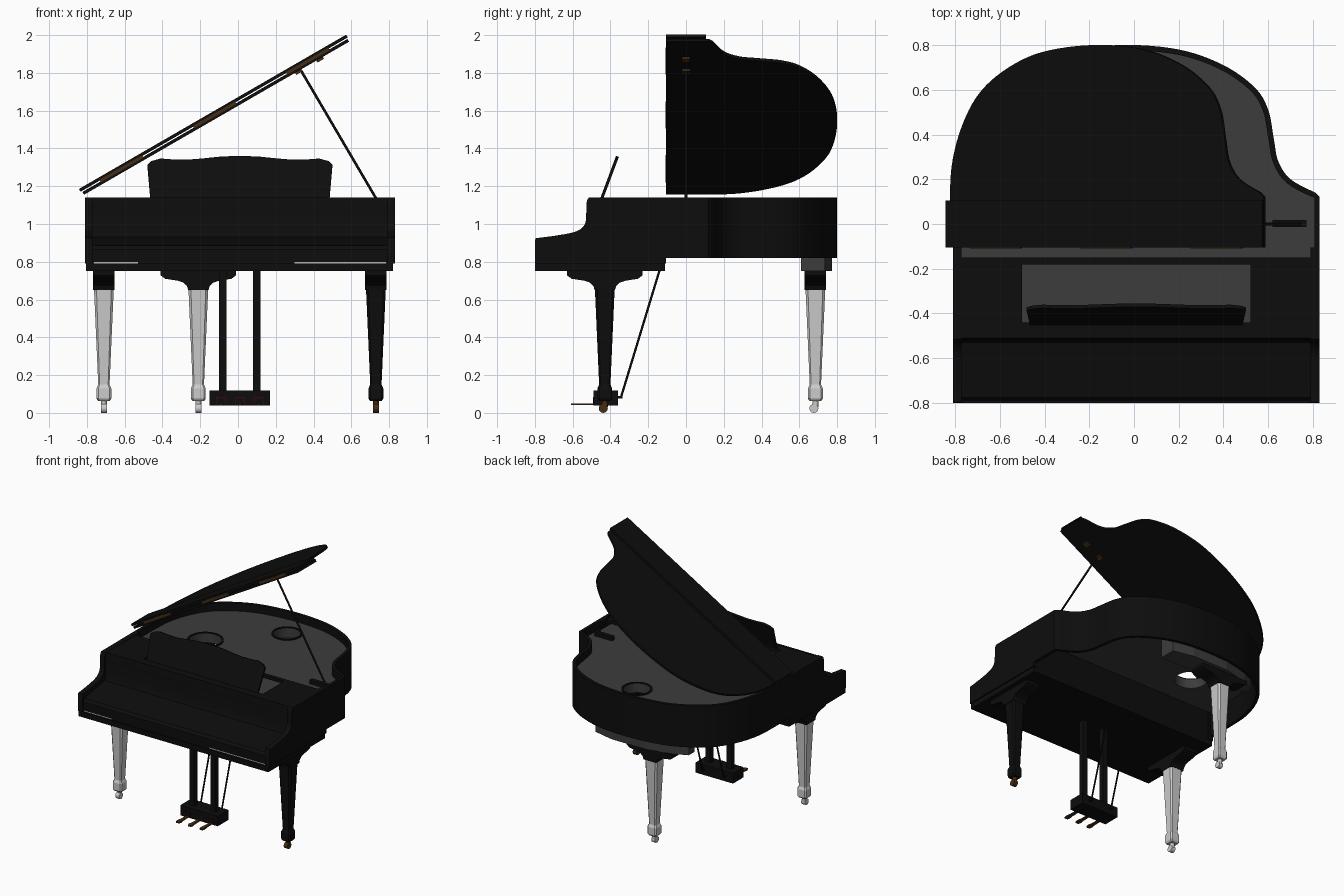
import bpy, bmesh, math
from mathutils import Vector, Matrix

if "Cube" in bpy.data.objects:
    bpy.data.objects.remove(bpy.data.objects["Cube"])

def material(name, rgb):
    m = bpy.data.materials.new(name)
    m.diffuse_color = (*rgb, 1)
    m.use_nodes = True
    m.node_tree.nodes["Principled BSDF"].inputs["Base Color"].default_value = m.diffuse_color
    return m

BLACK = material("black_lacquer", (0.004, 0.004, 0.004))
DARK = material("dark_grey", (0.045, 0.045, 0.045))
BRASS = material("aged_brass", (0.06, 0.025, 0.006))
RED = material("dark_red_felt", (0.05, 0.002, 0.002))
CX = 0.01  # centre line of the case

def finish(name, bm, mat, smooth=False):
    bmesh.ops.recalc_face_normals(bm, faces=bm.faces)
    me = bpy.data.meshes.new(name)
    bm.to_mesh(me)
    bm.free()
    o = bpy.data.objects.new(name, me)
    bpy.context.collection.objects.link(o)
    if mat:
        me.materials.append(mat)
    if smooth:
        bpy.ops.object.select_all(action='DESELECT')
        o.select_set(True)
        bpy.context.view_layer.objects.active = o
        bpy.ops.object.shade_smooth_by_angle(angle=math.radians(30))
    return o

def prism(name, pts, axis, a, b, mat, smooth=False):
    """Extrude a 2D polygon along an axis from a to b."""
    put = {'x': lambda p, t: (t, p[0], p[1]),
           'y': lambda p, t: (p[0], t, p[1]),
           'z': lambda p, t: (p[0], p[1], t)}[axis]
    bm = bmesh.new()
    lo = [bm.verts.new(put(p, a)) for p in pts]
    hi = [bm.verts.new(put(p, b)) for p in pts]
    bm.faces.new(lo)
    bm.faces.new(hi)
    n = len(pts)
    for i in range(n):
        j = (i + 1) % n
        bm.faces.new((lo[i], lo[j], hi[j], hi[i]))
    return finish(name, bm, mat, smooth)

def box(name, x, y, z, mat):
    return prism(name, [(x[0], y[0]), (x[1], y[0]), (x[1], y[1]), (x[0], y[1])], 'z', z[0], z[1], mat)

def rod(name, p, q, r, mat, seg=16):
    p, q = Vector(p), Vector(q)
    d = q - p
    M = Matrix.Translation((p + q) / 2) @ d.to_track_quat('Z', 'Y').to_matrix().to_4x4()
    bm = bmesh.new()
    bmesh.ops.create_cone(bm, cap_ends=True, segments=seg, radius1=r, radius2=r, depth=d.length, matrix=M)
    return finish(name, bm, mat, True)

def spline(P, n=6):
    """Catmull-Rom curve through 2D points."""
    P = [Vector(p) for p in P]
    out = []
    for i in range(len(P) - 1):
        a, b, c, d = P[max(i - 1, 0)], P[i], P[i + 1], P[min(i + 2, len(P) - 1)]
        for k in range(n):
            t = k / n
            out.append(0.5 * (2 * b + (c - a) * t + (2 * a - 5 * b + 4 * c - d) * t * t
                              + (3 * b - a - 3 * c + d) * t ** 3))
    return out + [P[-1]]

def inset(P, w):
    out = []
    for i, p in enumerate(P):
        t = (P[min(i + 1, len(P) - 1)] - P[max(i - 1, 0)]).normalized()
        out.append(p + Vector((t.y, -t.x)) * w)
    return out

# Case outline: bass side, round tail, bent treble side
F = -0.105
outline = [Vector((-0.81, F))] + spline([
    (-.81, .08), (-.80, .26), (-.75, .43), (-.66, .58), (-.52, .69), (-.33, .768), (-.06, .8),
    (.2, .78), (.4, .71), (.54, .61), (.6, .51), (.625, .38), (.645, .28), (.70, .2), (.81, .14)]) \
    + [Vector((.83, .12)), Vector((.83, F))]
inner = inset(outline, 0.024)
prism("rim", outline + inner[::-1], 'z', .82, 1.14, BLACK, True)

# Iron plate with two round sound holes
plate = prism("plate", inset(outline, 0.018) + [Vector((.80, -.5)), Vector((-.78, -.5))], 'z', 1.01, 1.08, DARK)
for x, y, r in ((-.389, .156, .115), (.018, .573, .095)):
    cut = rod("hole_cutter", (x, y, .9), (x, y, 1.2), r, None, 40)
    cut.hide_render = True
    mod = plate.modifiers.new("hole", 'BOOLEAN')
    mod.operation, mod.object, mod.solver = 'DIFFERENCE', cut, 'EXACT'
    bpy.context.view_layer.objects.active = plate
    bpy.ops.object.modifier_apply(modifier=mod.name)
    bpy.data.objects.remove(cut)
    ring = [[(x + q * math.cos(a * math.pi / 20), y + q * math.sin(a * math.pi / 20)) for a in range(41)]
            for q in (r, r + .014)]
    prism("sound_hole_ring", ring[0] + ring[1][::-1], 'z', 1.08, 1.088, BLACK)

# Side arms, keybed, belly rail
arm = [(-.8, .79), (-.8, .915)] + [tuple(p) for p in spline([
    (-.795, .925), (-.7, .937), (-.6, .955), (-.55, .98), (-.53, 1.02), (-.527, 1.11), (-.515, 1.14)], 4)] \
    + [(F, 1.14), (F, .79)]
for x0, x1 in ((-.81, -.77), (.79, .83)):
    prism("side_arm", arm, 'x', x0, x1, BLACK, True)
box("keybed", (-.805, .82), (-.8, -.11), (.75, .79), BLACK)
box("belly_rail", (-.79, .81), (-.135, -.11), (.79, 1.01), BLACK)

# Closed key cover with its knob and the pale slip below
cover = [(-.79, .80), (-.79, .865), (-.775, .885), (-.62, .915), (-.53, .93), (-.515, .965),
         (-.518, 1.08), (-.51, 1.14), (-.495, 1.14), (-.495, .80)]
prism("key_cover", cover, 'x', -.77, .79, BLACK, True)
rod("cover_knob", (-.35, -.525, .935), (-.35, -.51, .935), .005, None)
box("key_slip", (-.53, .3), (-.79, -.5), (.79, .80), BLACK)
for x in ((-.765, -.53), (.3, .785)):
    box("key_slip_light", x, (-.785, -.5), (.79, .80), None)

# Top panel around the music desk opening
box("top_back_strip", (-.77, .79), (-.18, -.15), (1.115, 1.138), BLACK)
box("top_front_strip", (-.5, .52), (-.5, -.44), (1.10, 1.138), BLACK)
for x in ((-.77, -.5), (.52, .79)):
    box("top_side_panel", x, (-.5, -.18), (1.115, 1.138), BLACK)

# Music desk, leaning back
half = [(.475, 0), (.49, .185), (.47, .205), (.42, .22), (.36, .215), (.28, .213), (.2, .22), (.1, .231)]
desk = [(x, z) for x, z in half] + [(0, .235)] + [(-x, z) for x, z in half[::-1]]
d = prism("music_desk", desk, 'y', -.008, .008, BLACK)
d.data.transform(Matrix.Translation((CX, -.445, 1.138)) @ Matrix.Rotation(math.radians(-20.5), 4, 'X'))

# Open lid, with the front flap folded back on top
M = Matrix.Translation((-.815, 0, 1.155)) @ Matrix.Rotation(math.radians(-30), 4, 'Y')
k = 1.62 / 1.64
lid = [prism("lid", [((p.x + .81) * k, p.y) for p in outline], 'z', 0, .017, BLACK, True),
       box("lid_flap", (-.008, 1.625), (F, F + .21), (.023, .04), BLACK)]
for u in (.24, .81, 1.38):
    lid.append(box("lid_hinge", (u - .13, u + .13), (F - .004, F + .02), (.012, .028), BRASS))
for u in (1.31, 1.44):
    lid.append(box("prop_cup", (u - .02, u + .02), (-.02, .02), (-.012, 0), BRASS))
for o in lid:
    o.data.transform(M)
rod("lid_prop", (.74, 0, 1.12), (.335, 0, 1.81), .007, BLACK)
box("prop_base", (.62, .77), (-.014, .018), (1.08, 1.11), BLACK)

# Legs: shaped bracket, tapered square shaft, caster
def leg(name, x, y, along, mat, metal):
    h = [(.2, .75), (.2, .728), (.175, .71), (.11, .70), (.08, .69), (.06, .672), (.054, .65)]
    c = x if along == 'x' else y
    o = y if along == 'x' else x
    prism(name + "_bracket", [(c + u, z) for u, z in h] + [(c - u, z) for u, z in h[::-1]],
          'y' if along == 'x' else 'x', o - .057, o + .057, BLACK, True)
    bm = bmesh.new()
    prev = None
    for z, w in ((.65, .052), (.15, .03), (.13, .039), (.075, .039), (.062, .03)):
        e = w * .75
        ring = [bm.verts.new((x + a, y + b, z)) for a, b in
                ((w, e), (e, w), (-e, w), (-w, e), (-w, -e), (-e, -w), (e, -w), (w, -e))]
        if prev:
            for i in range(8):
                bm.faces.new((prev[i], prev[i - 1], ring[i - 1], ring[i]))
        else:
            bm.faces.new(ring)
        prev = ring
    bm.faces.new(prev)
    finish(name + "_shaft", bm, mat)
    rod(name + "_caster_stem", (x, y, .03), (x, y, .065), .016, metal)
    rod(name + "_caster_wheel", (x - .016, y - .008, .024), (x + .016, y - .008, .024), .024, metal)

leg("front_left_leg", -.71, -.43, 'y', None, None)
leg("front_right_leg", .73, -.43, 'y', BLACK, BRASS)
leg("rear_leg", -.21, .685, 'x', None, None)
prism("rear_leg_block", [(-.5, .61), (.26, .61), (.26, .735), (.1, .772), (-.2, .772), (-.4, .725), (-.5, .68)],
      'z', .75, 1.01, DARK)

# Pedal lyre
box("lyre_box", (CX - .16, CX + .16), (-.49, -.36), (.04, .118), BLACK)
for s in (-1, 1):
    px = CX + s * .09
    box("lyre_post", (px - .02, px + .02), (-.45, -.41), (.118, .75), BLACK)
    rod("lyre_brace", (px, -.345, .08), (px, -.14, .755), .006, BLACK)
    box("brace_foot", (px - .008, px + .008), (-.365, -.335), (.075, .09), BLACK)
for i in (-1, 0, 1):
    px = CX + i * .1
    box("pedal_felt", (px - .026, px + .026), (-.492, -.488), (.045, .085), RED)
    box("pedal_slot", (px - .02, px + .02), (-.4935, -.491), (.05, .08), BLACK)
    prism("pedal", [(px - .01, -.47), (px + .01, -.47), (px + .012, -.55), (px + .018, -.59), (px + .012, -.61),
                    (px - .012, -.61), (px - .018, -.59), (px - .012, -.55)], 'z', .041, .051, BRASS)
